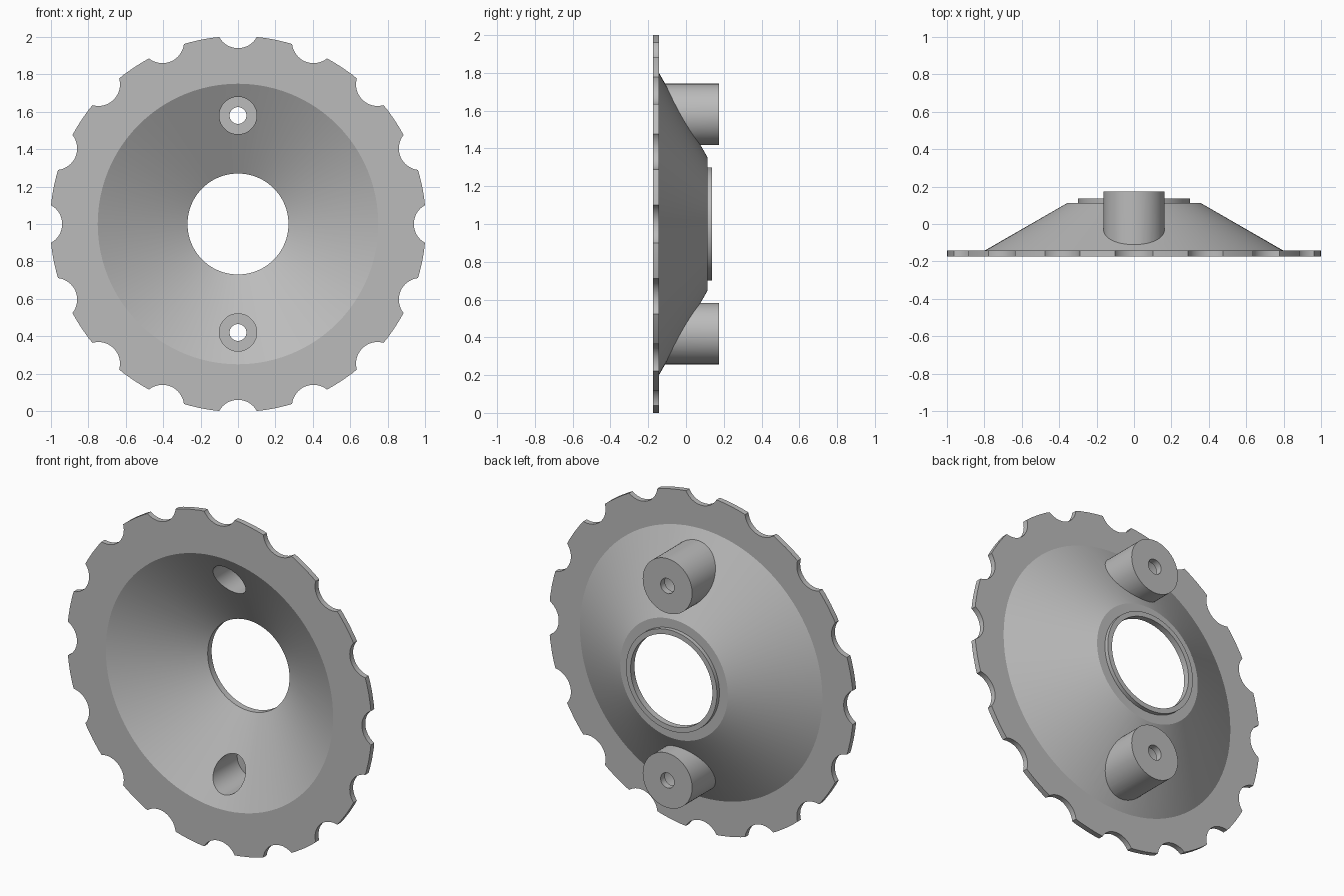
import bpy
import bmesh
from math import cos, sin, tau, radians
from mathutils import Matrix, Vector

cube = bpy.data.objects.get("Cube")
if cube:
    bpy.data.objects.remove(cube, do_unlink=True)

HUB = Vector((0, 0, 1))
BOSS_OFFSET = 0.58
SEGMENTS = 96

grey = bpy.data.materials.new("plain_grey")
grey.use_nodes = True
colour = (0.5, 0.5, 0.5, 1)
grey.diffuse_color = colour
grey.node_tree.nodes["Principled BSDF"].inputs["Base Color"].default_value = colour


def make_object(name, bm):
    bmesh.ops.remove_doubles(bm, verts=bm.verts, dist=1e-5)
    bmesh.ops.recalc_face_normals(bm, faces=bm.faces)
    mesh = bpy.data.meshes.new(name)
    bm.to_mesh(mesh)
    bm.free()
    mesh.materials.append(grey)
    obj = bpy.data.objects.new(name, mesh)
    bpy.context.collection.objects.link(obj)
    return obj


def lathe(name, profile):
    """Turn (radius, y) points around the hub axis, capping both ends."""
    bm = bmesh.new()
    rings = [[bm.verts.new(HUB + Vector((r * cos(tau * i / SEGMENTS), y,
                                         r * sin(tau * i / SEGMENTS))))
              for i in range(SEGMENTS)] for r, y in profile]
    for a, b in zip(rings, rings[1:]):
        for i in range(SEGMENTS):
            j = (i + 1) % SEGMENTS
            bm.faces.new((a[i], a[j], b[j], b[i]))
    bm.faces.new(rings[0])
    bm.faces.new(rings[-1])
    return make_object(name, bm)


def rods(name, centres, radius, y0, y1, segments=48):
    """Cylinders along y at the given (x, z) offsets from the hub."""
    bm = bmesh.new()
    for x, z in centres:
        place = Matrix.Translation(HUB + Vector((x, (y0 + y1) / 2, z)))
        bmesh.ops.create_cone(bm, cap_ends=True, segments=segments,
                              radius1=radius, radius2=radius, depth=y1 - y0,
                              matrix=place @ Matrix.Rotation(radians(90), 4, 'X'))
    return make_object(name, bm)


def combine(target, tool, operation):
    mod = target.modifiers.new(tool.name, 'BOOLEAN')
    mod.operation = operation
    mod.solver = 'EXACT'
    mod.object = tool
    tool.hide_render = True


# Solid outer form: flange, cone, flat shoulder and raised collar
dish = lathe("flanged_cone", [(1.005, -0.175), (1.005, -0.143), (0.8, -0.143),
                              (0.355, 0.113), (0.3, 0.113), (0.3, 0.137)])

# Mounting bosses joined to the back
boss_spots = [(0, BOSS_OFFSET), (0, -BOSS_OFFSET)]
bosses = rods("mounting_bosses", boss_spots, 0.163, -0.142, 0.175, 64)

# Hollow cone with a straight central bore
hollow = lathe("hollow_cutter", [(0.785, -0.195), (0.27, 0.1), (0.27, 0.3)])

# Screw holes with wide counterbores from the front
counterbores = rods("counterbore_cutter", boss_spots, 0.1, -0.3, 0.135)
screw_holes = rods("screw_hole_cutter", boss_spots, 0.045, -0.31, 0.3, 32)

# Scalloped grip notches around the rim
notch_spots = [(1.055 * cos(tau * i / 16), 1.055 * sin(tau * i / 16))
               for i in range(16)]
notches = rods("notch_cutter", notch_spots, 0.115, -0.3, -0.05)

combine(dish, bosses, 'UNION')
cutters = [hollow, counterbores, screw_holes, notches]
for cutter in cutters:
    combine(dish, cutter, 'DIFFERENCE')

# Bake the cuts and remove the helpers
bpy.context.view_layer.update()
graph = bpy.context.evaluated_depsgraph_get()
result = bpy.data.meshes.new_from_object(dish.evaluated_get(graph))
dish.modifiers.clear()
dish.data = result
for helper in cutters + [bosses]:
    bpy.data.objects.remove(helper, do_unlink=True)

# Smooth the turned surfaces, keep the edges crisp
bpy.ops.object.select_all(action='DESELECT')
dish.select_set(True)
bpy.context.view_layer.objects.active = dish
bpy.ops.object.shade_smooth_by_angle(angle=radians(25))
